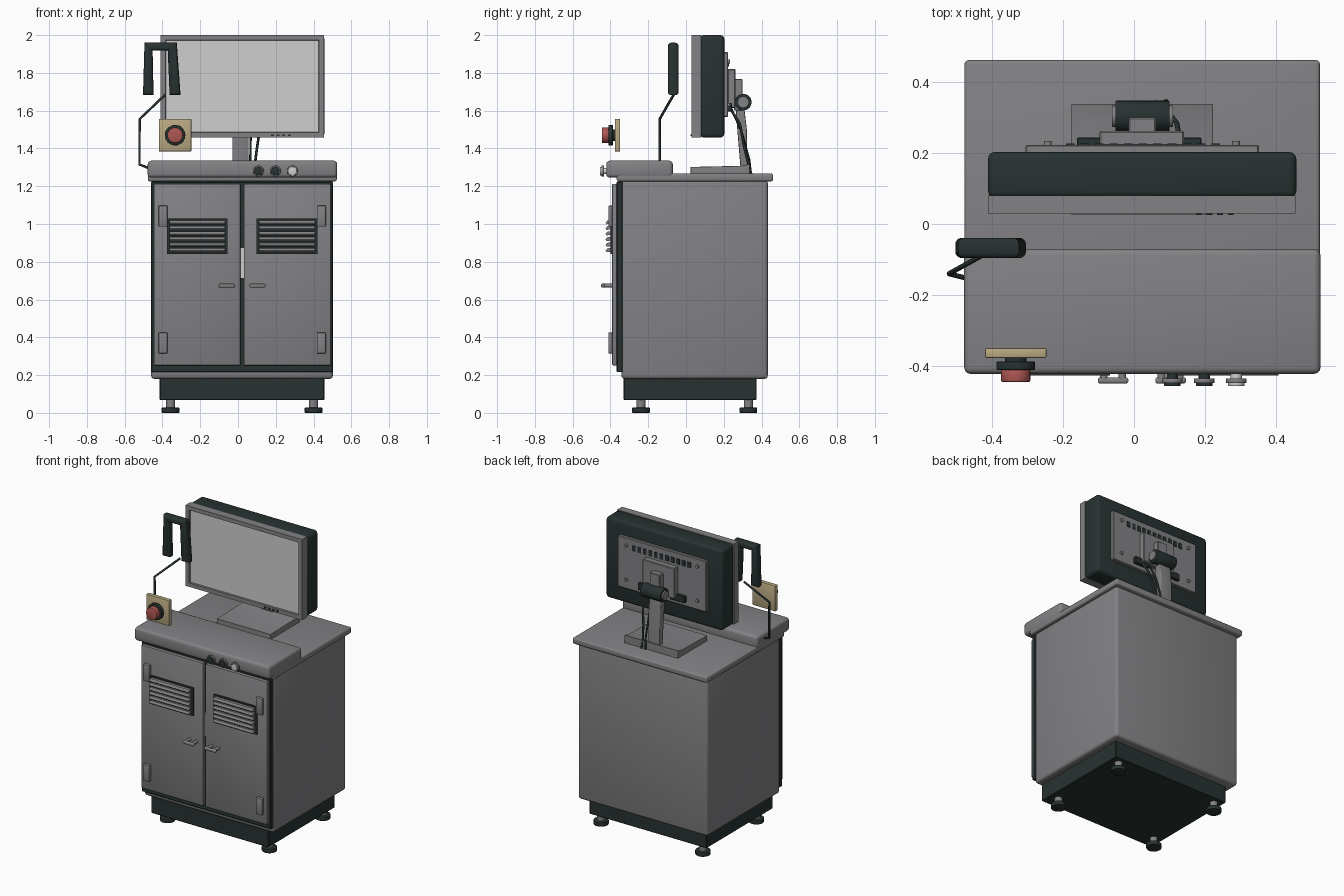
import bpy, bmesh, math
from mathutils import Matrix, Vector

if "Cube" in bpy.data.objects:
    bpy.data.objects.remove(bpy.data.objects["Cube"])


def material(name, rgb):
    m = bpy.data.materials.new(name)
    m.diffuse_color = (*rgb, 1)
    m.use_nodes = True
    m.node_tree.nodes["Principled BSDF"].inputs["Base Color"].default_value = m.diffuse_color
    return m


GREY = material("steel grey", (0.225, 0.225, 0.235))
DARK = material("dark green black", (0.021, 0.032, 0.031))
LIGHT = material("pale grey", (0.62, 0.62, 0.62))
TAN = material("tan", (0.49, 0.40, 0.225))
RED = material("red", (0.42, 0.095, 0.085))
MID = 0.022  # the cabinet's own centre line in x


def finish(name, bm, *mats):
    bmesh.ops.recalc_face_normals(bm, faces=bm.faces)
    me = bpy.data.meshes.new(name)
    bm.to_mesh(me)
    bm.free()
    ob = bpy.data.objects.new(name, me)
    bpy.context.collection.objects.link(ob)
    for m in mats:
        me.materials.append(m)
    bpy.ops.object.select_all(action='DESELECT')
    ob.select_set(True)
    bpy.context.view_layer.objects.active = ob
    bpy.ops.object.shade_smooth_by_angle(angle=math.radians(35))
    return ob


def cube(x, y, z):
    bm = bmesh.new()
    bmesh.ops.create_cube(bm, size=1)
    for v in bm.verts:
        v.co = [c[0] + (p + 0.5) * (c[1] - c[0]) for p, c in zip(v.co, (x, y, z))]
    return bm


def box(name, x, y, z, mat, bevel=0.0, seg=3):
    bm = cube(x, y, z)
    if bevel:
        bmesh.ops.bevel(bm, geom=bm.edges[:], offset=bevel, segments=seg,
                        profile=0.5, affect='EDGES', clamp_overlap=True)
    return finish(name, bm, mat)


def cyl(name, c, r, length, axis, mat, bevel=0.0, n=32):
    bm = bmesh.new()
    bmesh.ops.create_cone(bm, cap_ends=True, segments=n, radius1=r, radius2=r, depth=length)
    if bevel:
        rim = [e for e in bm.edges if abs(e.verts[0].co.z - e.verts[1].co.z) < 1e-6]
        bmesh.ops.bevel(bm, geom=rim, offset=bevel, segments=2, profile=0.5, affect='EDGES')
    rot = Vector((0, 0, 1)).rotation_difference(Vector(axis)).to_matrix().to_4x4()
    bm.transform(Matrix.Translation(c) @ rot)
    return finish(name, bm, mat)


def prism(name, pts, axis, lo, hi, mat, bevel=0.0):
    """Extrude a 2D outline along x or y, rounding only its two rims."""
    bm = bmesh.new()
    put = (lambda a, b: (lo, a, b)) if axis == 'x' else (lambda a, b: (a, lo, b))
    face = bm.faces.new([bm.verts.new(put(*p)) for p in pts])
    new = bmesh.ops.extrude_face_region(bm, geom=[face])['geom']
    d = Vector((hi - lo, 0, 0)) if axis == 'x' else Vector((0, hi - lo, 0))
    bmesh.ops.translate(bm, vec=d, verts=[v for v in new if isinstance(v, bmesh.types.BMVert)])
    if bevel:
        u = d.normalized()
        rim = [e for e in bm.edges if abs((e.verts[0].co - e.verts[1].co).dot(u)) < 1e-6]
        bmesh.ops.bevel(bm, geom=rim, offset=bevel, segments=4, profile=0.5, affect='EDGES')
    return finish(name, bm, mat)


def cable(name, pts, r, mat):
    cu = bpy.data.curves.new(name, 'CURVE')
    cu.dimensions = '3D'
    cu.bevel_depth, cu.bevel_resolution, cu.use_fill_caps = r, 2, True
    sp = cu.splines.new('POLY')
    sp.points.add(len(pts) - 1)
    for p, co in zip(sp.points, pts):
        p.co = (*co, 1)
    cu.materials.append(mat)
    ob = bpy.data.objects.new(name, cu)
    bpy.context.collection.objects.link(ob)
    bpy.ops.object.select_all(action='DESELECT')
    ob.select_set(True)
    bpy.context.view_layer.objects.active = ob
    bpy.ops.object.convert(target='MESH')


# Cabinet, plinth, worktop and console
box("cabinet_body", (-0.46, 0.502), (-0.342, 0.433), (0.18, 1.235), GREY, 0.018)
box("door_frame", (-0.459, 0.501), (-0.367, -0.335), (0.216, 1.225), DARK, 0.004, 1)
box("plinth", (-0.415, 0.457), (-0.33, 0.374), (0.068, 0.19), DARK, 0.004, 1)
box("worktop", (-0.477, 0.523), (-0.367, 0.461), (1.226, 1.267), GREY, 0.01)
box("console", (-0.478, 0.525), (-0.422, -0.07), (1.246, 1.335), GREY, 0.018)

# Levelling feet
for x in (-0.357, 0.4):
    for y in (-0.238, 0.33):
        cyl("foot_pad", (x, y, 0.014), 0.047, 0.028, (0, 0, 1), DARK, 0.004)
        cyl("foot_stem", (x, y, 0.05), 0.024, 0.05, (0, 0, 1), GREY)

# Doors with hinges, louvred vents and handles, mirrored about the centre line
for s, side in ((-1, "left"), (1, "right")):
    def span(a, b):
        return tuple(sorted((MID + s * a, MID + s * b)))
    box(side + "_door", span(0.009, 0.468), (-0.391, -0.364), (0.252, 1.212), GREY, 0.005, 2)
    for z in (0.37, 1.042):
        box(side + "_hinge", span(0.395, 0.443), (-0.411, -0.385), (z - 0.056, z + 0.056), GREY, 0.006, 2)
    box(side + "_vent_frame", span(0.077, 0.398), (-0.4, -0.388), (0.842, 1.03), DARK)
    for i in range(6):
        z = 0.862 + i * 0.0295
        prism(side + "_vent_slat", [(-0.398, z - 0.009), (-0.42, z - 0.011), (-0.426, z - 0.003),
                                    (-0.416, z + 0.009), (-0.398, z + 0.011)],
              'x', *span(0.09, 0.385), GREY)
    box(side + "_handle_bar", span(0.038, 0.124), (-0.449, -0.432), (0.664, 0.684), GREY, 0.006)
    for a in (0.055, 0.107):
        cyl(side + "_handle_post", (MID + s * a, -0.413, 0.674), 0.011, 0.05, (0, 1, 0), GREY, 0, 16)
box("lock_strip", (0.01, 0.034), (-0.374, -0.36), (0.715, 0.872), LIGHT)

# Console buttons
for x, m in ((0.108, DARK), (0.198, DARK), (0.288, LIGHT)):
    cyl("button_neck", (x, -0.427, 1.28), 0.016, 0.03, (0, 1, 0), m)
    cyl("button_collar", (x, -0.441, 1.28), 0.029, 0.013, (0, 1, 0), GREY, 0.002)
    cyl("button_cap", (x, -0.449, 1.28), 0.023, 0.014, (0, 1, 0), m, 0.002)

# Emergency stop
box("stop_plate", (-0.419, -0.247), (-0.377, -0.349), (1.384, 1.556), TAN, 0.004, 2)
cyl("stop_neck", (-0.333, -0.384, 1.47), 0.03, 0.03, (0, 1, 0), DARK)
cyl("stop_collar", (-0.333, -0.399, 1.47), 0.054, 0.024, (0, 1, 0), DARK, 0.003)
cyl("stop_button", (-0.333, -0.427, 1.47), 0.041, 0.036, (0, 1, 0), RED, 0.004)

# Scanner hook and its cable
prism("scanner_hook", [(-0.495, 1.96), (-0.503, 1.682), (-0.447, 1.682), (-0.452, 1.918),
                       (-0.372, 1.918), (-0.362, 1.682), (-0.304, 1.682), (-0.324, 1.96)],
      'y', -0.096, -0.039, DARK, 0.018)
cable("scanner_cable", [(-0.385, -0.065, 1.685), (-0.521, -0.14, 1.555),
                        (-0.521, -0.14, 1.315), (-0.47, -0.153, 1.295)], 0.007, DARK)

# Monitor: bezel with inset screen, dark housing
bm = cube((-0.411, 0.455), (0.03, 0.08), (1.458, 2.0))
bm.normal_update()
front = min(bm.faces, key=lambda f: f.calc_center_median().y)
bmesh.ops.inset_region(bm, faces=[front], thickness=0.027, use_even_offset=True)
bmesh.ops.inset_region(bm, faces=[front], thickness=0.003, depth=-0.01)
front.material_index = 1
finish("bezel_and_screen", bm, GREY, LIGHT)
box("monitor_housing", (-0.411, 0.457), (0.073, 0.203), (1.458, 2.0), DARK, 0.02)
for i in range(4):
    x = 0.182 + i * 0.03
    box("screen_key", (x - 0.008, x + 0.008), (0.025, 0.032), (1.466, 1.475), DARK)

# Monitor back: cover, slots, screws and sockets
box("back_cover", (-0.305, 0.352), (0.195, 0.223), (1.567, 1.91), GREY, 0.004, 1)
for i in range(11):
    x = -0.18 + i * 0.041
    box("cooling_slot", (x - 0.012, x + 0.012), (0.22, 0.227), (1.835, 1.872), DARK)
for x in (MID - 0.265, MID + 0.265):
    for z in (1.63, 1.86):
        cyl("cover_screw", (x, 0.227, z), 0.011, 0.014, (0, 1, 0), GREY, 0, 16)
for a in (-0.16, 0.08):
    box("socket_block", (a, a + 0.11), (0.22, 0.243), (1.595, 1.64), DARK, 0.003, 1)

# Stand: mounting plates, hinge barrel, column, foot plate
box("mount_plate", (-0.097, 0.141), (0.22, 0.262), (1.615, 1.82), GREY, 0.004, 1)
box("mount_bracket", (-0.015, 0.062), (0.255, 0.3), (1.6, 1.768), GREY, 0.004, 1)
cyl("hinge_barrel", (0.024, 0.303, 1.645), 0.044, 0.153, (1, 0, 0), DARK, 0.003)
cyl("hinge_pin", (0.024, 0.303, 1.645), 0.03, 0.172, (1, 0, 0), GREY)
prism("stand_column", [(0.29, 1.28), (0.326, 1.28), (0.322, 1.5), (0.305, 1.645), (0.265, 1.645),
                       (0.265, 1.58)], 'x', -0.03, 0.056, GREY, 0.006)
prism("stand_foot", [(0.025, 1.265), (0.338, 1.265), (0.338, 1.318), (0.29, 1.308), (0.025, 1.302)],
      'x', -0.176, 0.223, GREY, 0.004)

# Monitor cables
cable("power_cable", [(0.13, 0.235, 1.61), (0.12, 0.285, 1.53), (0.1, 0.31, 1.4),
                      (0.09, 0.33, 1.32), (0.09, 0.345, 1.265)], 0.007, DARK)
cable("signal_cable", [(0.075, 0.24, 1.61), (0.068, 0.29, 1.5), (0.065, 0.335, 1.34),
                       (0.06, 0.343, 1.265)], 0.006, DARK)
